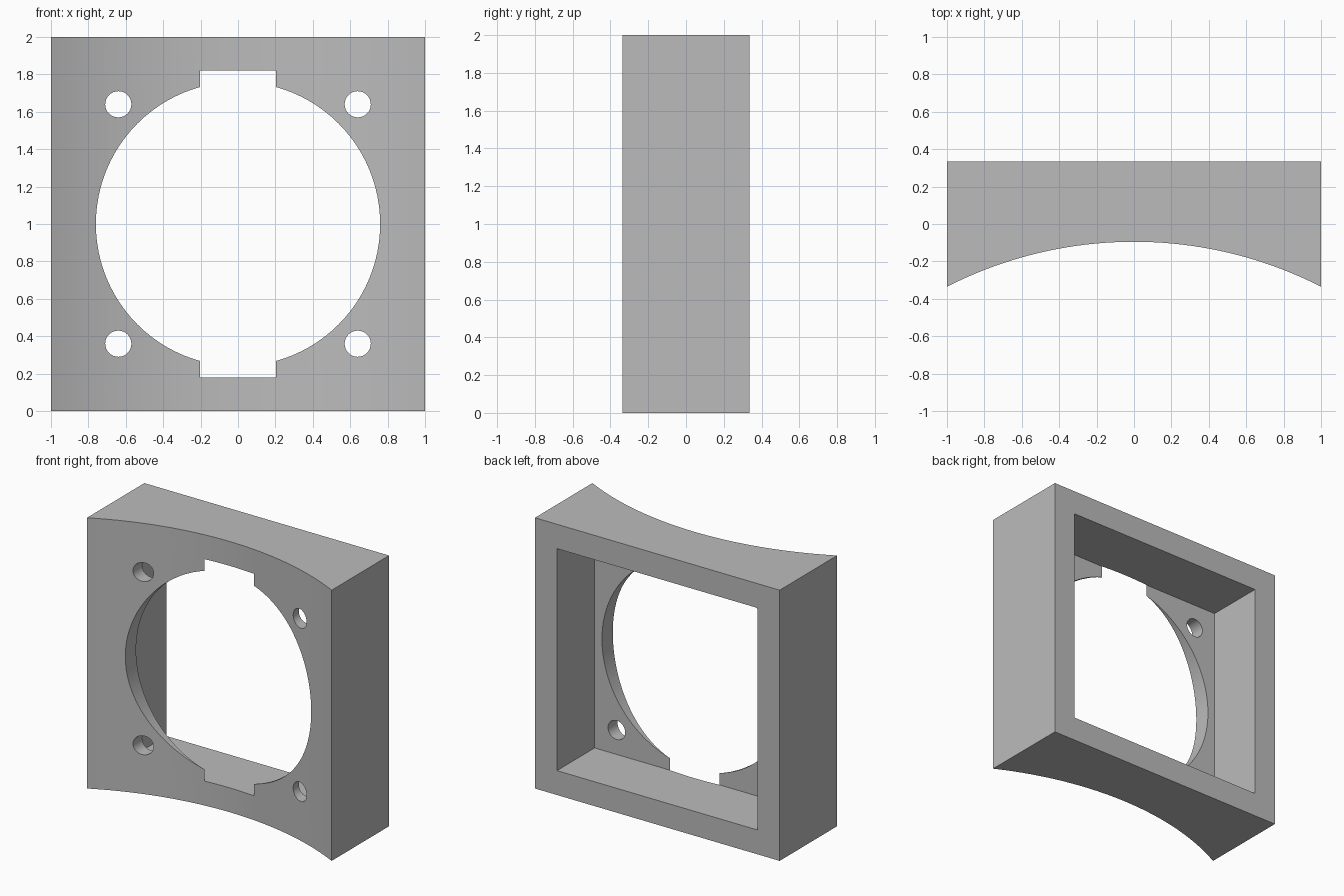
import bpy, bmesh, math
from mathutils import Matrix

default = bpy.data.objects.get("Cube")
if default:
    bpy.data.objects.remove(default, do_unlink=True)

HALF_DEPTH = 0.335
ARC_RADIUS = 2.2
ARC_TOP = -0.095      # front surface height at the middle


def front_y(x):
    """Depth of the hollowed front at x."""
    return ARC_TOP - ARC_RADIUS + math.sqrt(ARC_RADIUS ** 2 - x * x)


def make_object(name, bm):
    bmesh.ops.recalc_face_normals(bm, faces=bm.faces)
    mesh = bpy.data.meshes.new(name)
    bm.to_mesh(mesh)
    bm.free()
    obj = bpy.data.objects.new(name, mesh)
    bpy.context.collection.objects.link(obj)
    return obj


def cut(target, name, bm):
    cutter = make_object(name, bm)
    cutter.hide_render = True
    mod = target.modifiers.new(name, "BOOLEAN")
    mod.operation = "DIFFERENCE"
    mod.solver = "EXACT"
    mod.object = cutter
    bpy.context.view_layer.objects.active = target
    bpy.ops.object.modifier_apply(modifier=name)
    bpy.data.objects.remove(cutter, do_unlink=True)


def bore(x, z, radius, sides):
    """Round cutter running front to back."""
    bm = bmesh.new()
    place = Matrix.Translation((x, 0, z)) @ Matrix.Rotation(math.pi / 2, 4, "X")
    bmesh.ops.create_cone(bm, cap_ends=True, segments=sides, radius1=radius,
                          radius2=radius, depth=2, matrix=place)
    return bm


# Block with a concave front, extruded upward from its plan outline
bm = bmesh.new()
xs = [-1 + i / 20 for i in range(41)]
outline = [(x, front_y(x)) for x in xs] + [(1, HALF_DEPTH), (-1, HALF_DEPTH)]
plan = bm.faces.new([bm.verts.new((x, y, 0)) for x, y in outline])
top = bmesh.ops.extrude_face_region(bm, geom=[plan])
bmesh.ops.translate(bm, vec=(0, 0, 2),
                    verts=[v for v in top["geom"] if isinstance(v, bmesh.types.BMVert)])
frame = make_object("square_frame", bm)

# Square pocket from the back; it breaks through the thin middle as two notches
floor_y = front_y(0.203)
bm = bmesh.new()
bmesh.ops.create_cube(bm, size=1, matrix=Matrix.Translation((0, floor_y + 0.5, 1))
                      @ Matrix.Diagonal((1.64, 1, 1.64, 1)))
cut(frame, "back_pocket", bm)

# Large round opening and four screw holes
cut(frame, "round_opening", bore(0, 1, 0.76, 96))
for x in (-0.64, 0.64):
    for z in (0.36, 1.64):
        cut(frame, "screw_hole", bore(x, z, 0.07, 32))

# Plain grey finish
grey = bpy.data.materials.new("plain_grey")
grey.use_nodes = True
colour = (0.5, 0.5, 0.5, 1)
grey.diffuse_color = colour
grey.node_tree.nodes["Principled BSDF"].inputs["Base Color"].default_value = colour
frame.data.materials.clear()
frame.data.materials.append(grey)

bpy.ops.object.select_all(action="DESELECT")
frame.select_set(True)
bpy.context.view_layer.objects.active = frame
bpy.ops.object.shade_smooth_by_angle(angle=math.radians(25))
